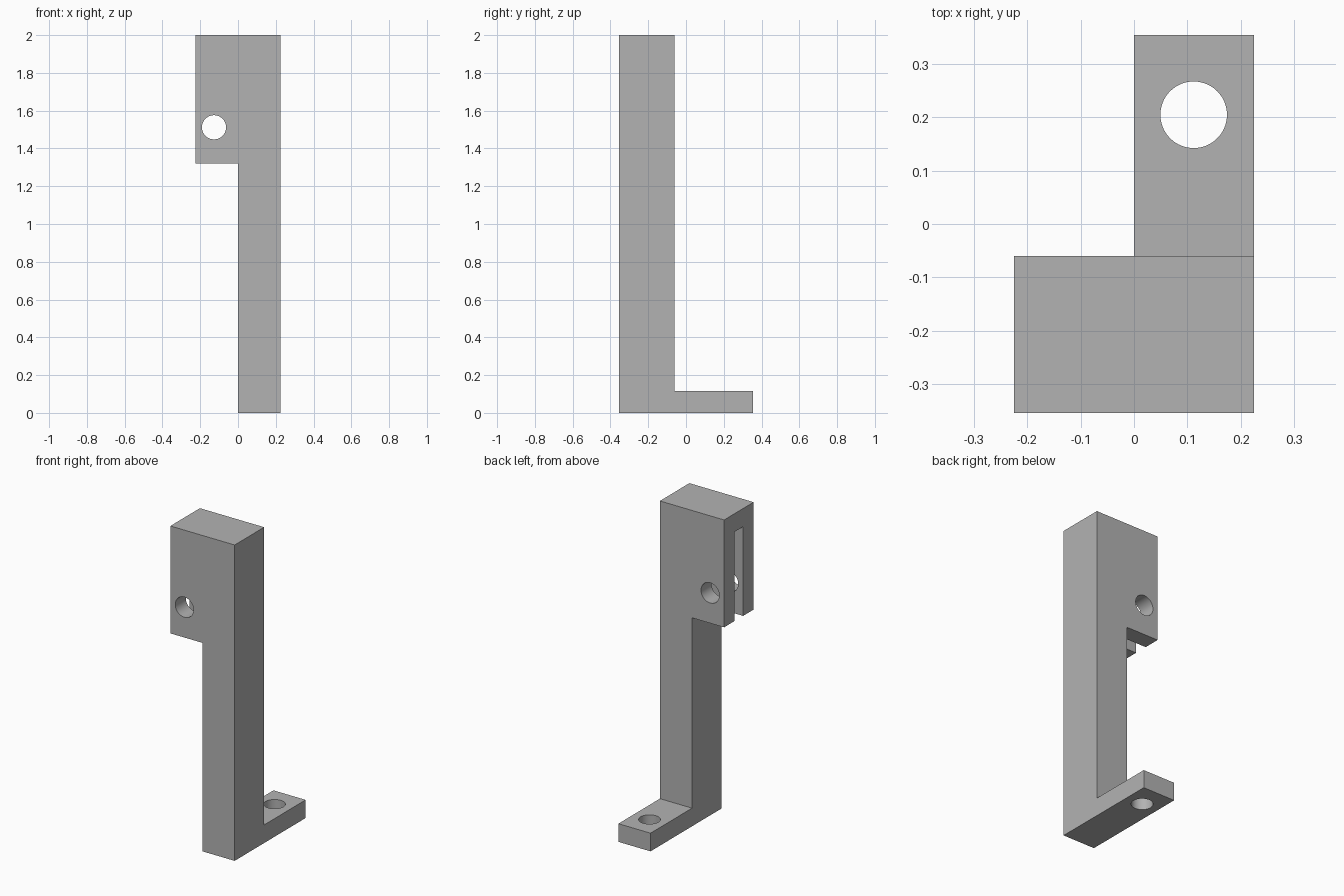
import bpy
import bmesh
import math

default = bpy.data.objects.get("Cube")
if default:
    bpy.data.objects.remove(default, do_unlink=True)

# Main dimensions
HALF_W, HALF_D, HEIGHT = 0.225, 0.355, 2.0
POST_BACK = -0.06
FOOT_TOP, HEAD_BOTTOM, SLOT_TOP = 0.115, 1.32, 1.885

grey = bpy.data.materials.new("plain grey")
grey.use_nodes = True
colour = (0.45, 0.45, 0.45, 1)
grey.diffuse_color = colour
grey.node_tree.nodes["Principled BSDF"].inputs["Base Color"].default_value = colour


def add_mesh(name, bm):
    bmesh.ops.recalc_face_normals(bm, faces=bm.faces)
    mesh = bpy.data.meshes.new(name)
    bm.to_mesh(mesh)
    bm.free()
    mesh.materials.append(grey)
    obj = bpy.data.objects.new(name, mesh)
    bpy.context.collection.objects.link(obj)
    return obj


def extrude_side_profile(name, points, x0, x1):
    """Extrude a (y, z) outline along x."""
    bm = bmesh.new()
    face = bm.faces.new([bm.verts.new((x0, y, z)) for y, z in points])
    result = bmesh.ops.extrude_face_region(bm, geom=[face])
    verts = [g for g in result["geom"] if isinstance(g, bmesh.types.BMVert)]
    bmesh.ops.translate(bm, verts=verts, vec=(x1 - x0, 0, 0))
    return add_mesh(name, bm)


def box_cutter(name, x, y, z):
    outline = [(y[0], z[0]), (y[1], z[0]), (y[1], z[1]), (y[0], z[1])]
    return extrude_side_profile(name, outline, *x)


def round_cutter(name, location, radius, tilt=0):
    bm = bmesh.new()
    bmesh.ops.create_cone(bm, cap_ends=True, segments=64,
                          radius1=radius, radius2=radius, depth=0.6)
    obj = add_mesh(name, bm)
    obj.location = location
    obj.rotation_euler.x = tilt
    return obj


# Bracket blank: tall post and head with a foot to the rear
bracket = extrude_side_profile("bracket", [
    (-HALF_D, 0), (HALF_D, 0), (HALF_D, FOOT_TOP), (POST_BACK, FOOT_TOP),
    (POST_BACK, HEIGHT), (-HALF_D, HEIGHT)], -HALF_W, HALF_W)

# Space beside the post, slot in the head, pin hole and mounting hole
cutters = [
    box_cutter("post_relief", (-0.5, 0), (-0.5, 0.5), (-0.2, HEAD_BOTTOM)),
    box_cutter("head_slot", (-0.5, 0), (-0.25, -0.165), (1.2, SLOT_TOP)),
    round_cutter("pin_hole", (-0.127, -0.2, 1.512), 0.064, math.pi / 2),
    round_cutter("mounting_hole", (0.112, 0.205, 0), 0.0625),
]
bpy.context.view_layer.objects.active = bracket
bracket.select_set(True)
for cutter in cutters:
    cutter.hide_render = True
    mod = bracket.modifiers.new(cutter.name, "BOOLEAN")
    mod.operation = "DIFFERENCE"
    mod.solver = "EXACT"
    mod.object = cutter
    bpy.context.view_layer.update()
    bpy.ops.object.modifier_apply(modifier=mod.name)
for cutter in cutters:
    bpy.data.objects.remove(cutter, do_unlink=True)

bpy.ops.object.shade_smooth_by_angle(angle=math.radians(30))
